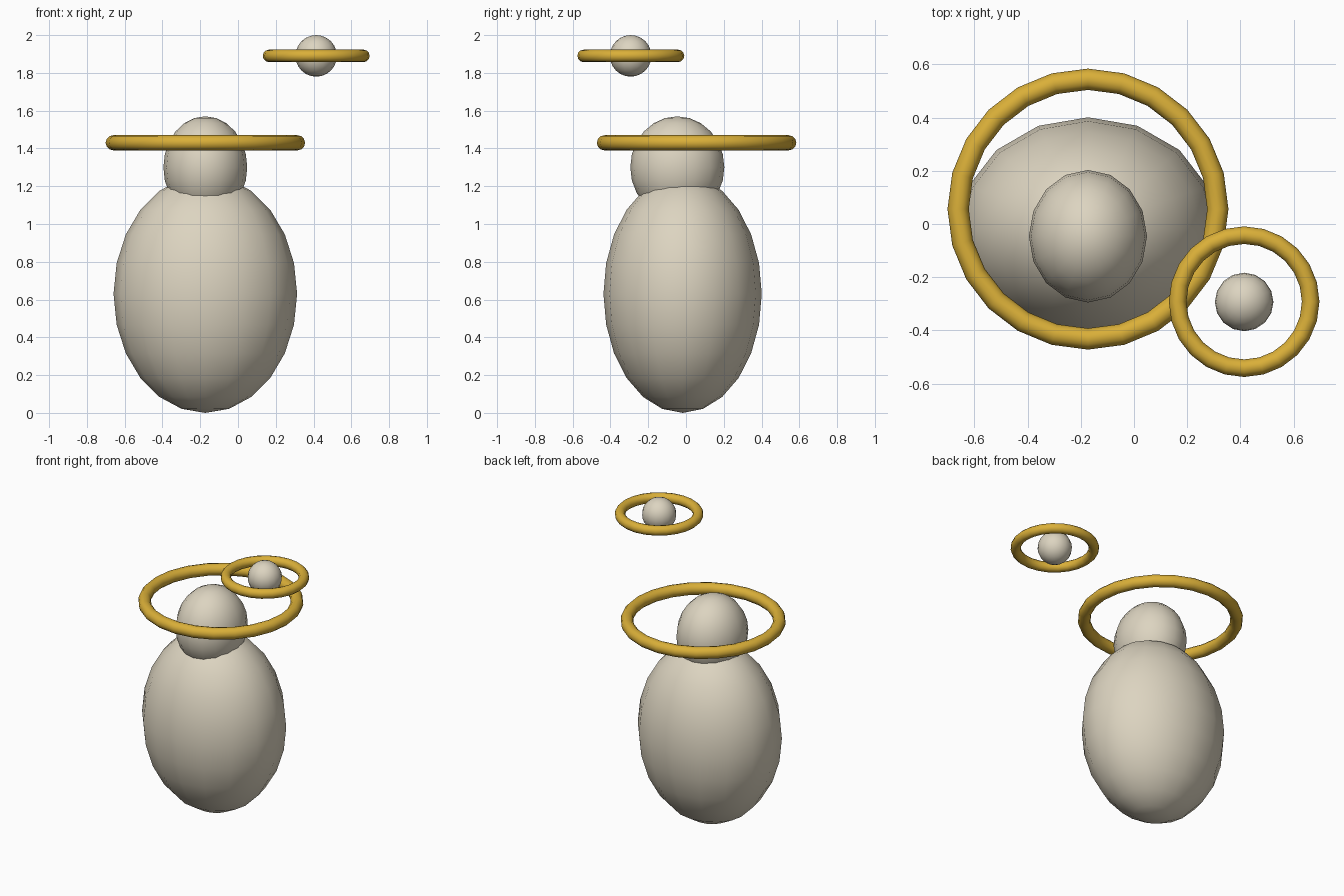
import bpy

if "Cube" in bpy.data.objects:
    bpy.data.objects.remove(bpy.data.objects["Cube"])


def material(name, rgb):
    m = bpy.data.materials.new(name)
    m.diffuse_color = (*rgb, 1)
    m.use_nodes = True
    m.node_tree.nodes["Principled BSDF"].inputs["Base Color"].default_value = m.diffuse_color
    return m


stone = material("warm_stone", (0.72, 0.66, 0.53))
gold = material("gold", (0.70, 0.43, 0.04))


def finish(name, mat):
    ob = bpy.context.object
    ob.name = name
    ob.data.materials.append(mat)
    bpy.ops.object.shade_smooth()
    return ob


def ellipsoid(name, centre, radii):
    bpy.ops.mesh.primitive_uv_sphere_add(segments=16, ring_count=12, radius=1, location=centre)
    bpy.context.object.scale = radii
    bpy.ops.object.transform_apply(location=False, rotation=False, scale=True)
    return finish(name, stone)


def ring(name, centre, major, minor):
    bpy.ops.mesh.primitive_torus_add(location=centre, major_radius=major, minor_radius=minor,
                                     major_segments=24, minor_segments=12)
    return finish(name, gold)


# Large figure: egg-shaped body, head set slightly forward, ring around the head
ellipsoid("body", (-0.173, -0.018, 0.63), (0.486, 0.419, 0.63))
ellipsoid("head", (-0.173, -0.046, 1.30), (0.222, 0.249, 0.27))
ring("head_ring", (-0.173, 0.056, 1.43), 0.488, 0.04)

# Small floating ball with its own ring
ellipsoid("floating_ball", (0.414, -0.293, 1.89), (0.11, 0.11, 0.11))
ring("floating_ring", (0.414, -0.292, 1.89), 0.25, 0.033)
